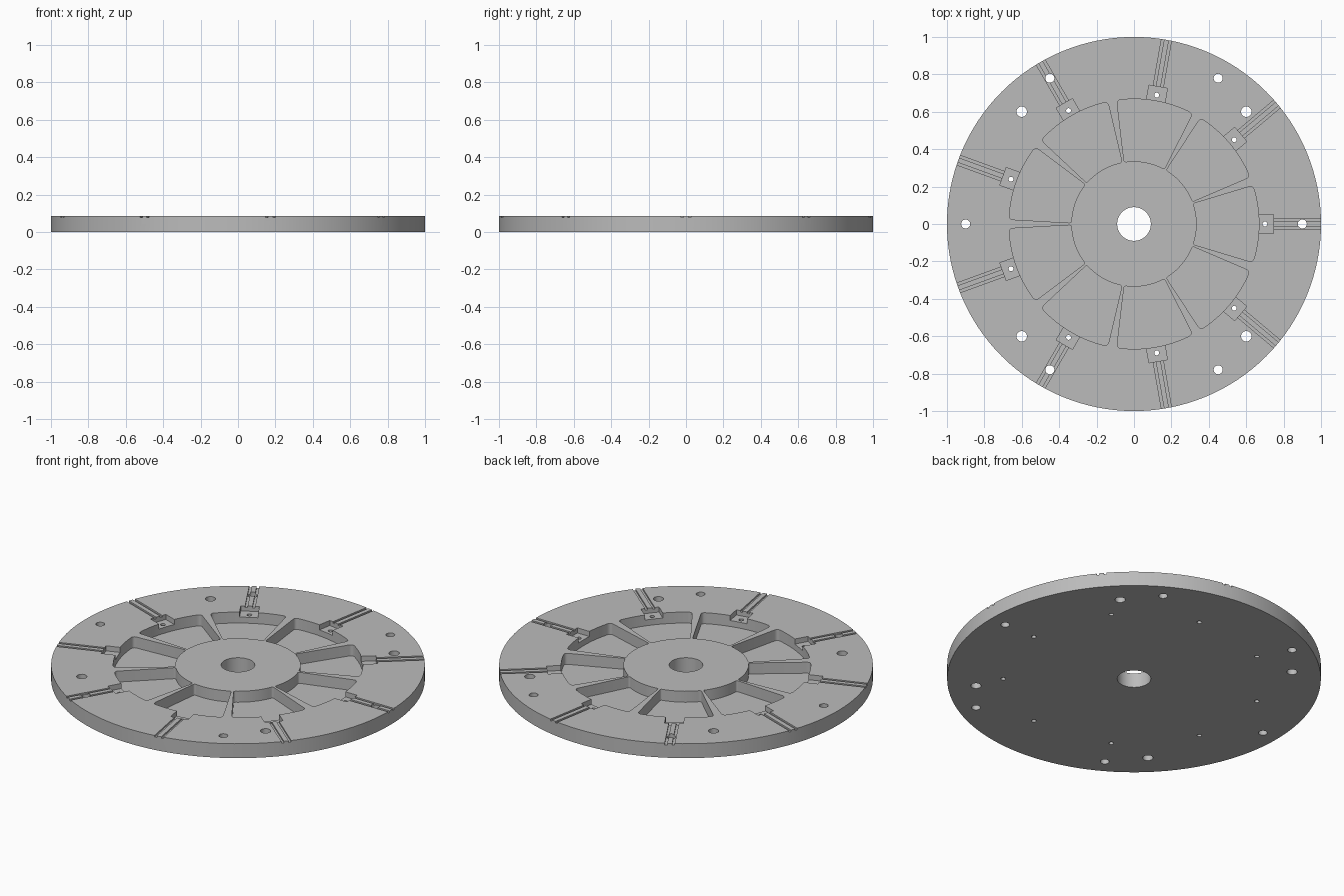
import bpy, bmesh, math
from mathutils import Matrix

if "Cube" in bpy.data.objects:
    bpy.data.objects.remove(bpy.data.objects["Cube"], do_unlink=True)

HEIGHT = 0.085
COUNT = 9
STEP = math.tau / COUNT

grey = bpy.data.materials.new("plain grey")
grey.use_nodes = True
colour = (0.5, 0.5, 0.5, 1)
grey.diffuse_color = colour
grey.node_tree.nodes["Principled BSDF"].inputs["Base Color"].default_value = colour


def make_object(name, bm):
    bmesh.ops.recalc_face_normals(bm, faces=bm.faces)
    mesh = bpy.data.meshes.new(name)
    bm.to_mesh(mesh)
    bm.free()
    mesh.materials.append(grey)
    obj = bpy.data.objects.new(name, mesh)
    bpy.context.collection.objects.link(obj)
    return obj


def prism(bm, outline, bottom, top):
    face = bm.faces.new([bm.verts.new((x, y, bottom)) for x, y in outline])
    extruded = bmesh.ops.extrude_face_region(bm, geom=[face])["geom"]
    moved = [v for v in extruded if isinstance(v, bmesh.types.BMVert)]
    bmesh.ops.translate(bm, verts=moved, vec=(0, 0, top - bottom))


def circle(radius, sides, distance=0, angle=0):
    cx, cy = distance * math.cos(angle), distance * math.sin(angle)
    return [(cx + radius * math.cos(math.tau * i / sides),
             cy + radius * math.sin(math.tau * i / sides)) for i in range(sides)]


def turned(outline, angle):
    c, s = math.cos(angle), math.sin(angle)
    return [(x * c - y * s, x * s + y * c) for x, y in outline]


def box(x0, x1, y0, y1):
    return [(x0, y0), (x1, y0), (x1, y1), (x0, y1)]


def pocket_outline():
    """Sector between hub and rim with rounded corners."""
    def arc(radius, half, n):
        return [(radius * math.cos(half * t), radius * math.sin(half * t))
                for t in [2 * i / n - 1 for i in range(n + 1)]]
    outer = arc(0.668, math.radians(17.9), 16)
    inner = arc(0.335, math.radians(19), 10)[::-1]
    points = outer + inner
    corners = {0: 0.022, 16: 0.022, 17: 0.012, 27: 0.012}
    result = []
    for i, (x, y) in enumerate(points):
        if i not in corners:
            result.append((x, y))
            continue
        # quadratic curve across each corner
        ends = []
        for nx, ny in (points[i - 1], points[(i + 1) % len(points)]):
            length = math.hypot(nx - x, ny - y)
            k = min(corners[i] / length, 0.9)
            ends.append((x + (nx - x) * k, y + (ny - y) * k))
        (ax, ay), (bx, by) = ends
        for j in range(6):
            t = j / 5
            result.append(((1-t)**2*ax + 2*t*(1-t)*x + t*t*bx,
                           (1-t)**2*ay + 2*t*(1-t)*y + t*t*by))
    return result


def cut(target, name, bm):
    cutter = make_object(name, bm)
    cutter.hide_render = True
    mod = target.modifiers.new(name, 'BOOLEAN')
    mod.operation = 'DIFFERENCE'
    mod.solver = 'EXACT'
    mod.object = cutter
    bpy.context.view_layer.objects.active = target
    bpy.ops.object.modifier_apply(modifier=mod.name)
    bpy.data.objects.remove(cutter, do_unlink=True)


# Main disc
bm = bmesh.new()
prism(bm, circle(1, 128), 0, HEIGHT)
disc = make_object("slotted_disc", bm)

# Nine deep pockets around the hub
bm = bmesh.new()
for i in range(COUNT):
    prism(bm, turned(pocket_outline(), i * STEP), 0.02, 0.2)
cut(disc, "pocket_cutter", bm)

# Shallow sensor notches outside each pocket
bm = bmesh.new()
for i in range(COUNT):
    prism(bm, turned(box(0.64, 0.745, -0.05, 0.05), i * STEP), 0.055, 0.2)
cut(disc, "notch_cutter", bm)

# Pairs of thin wire grooves running to the rim
bm = bmesh.new()
for i in range(COUNT):
    for side in (-1, 1):
        y = side * 0.02
        prism(bm, turned(box(0.73, 1.1, y - 0.007, y + 0.007), i * STEP),
              HEIGHT - 0.009, 0.2)
cut(disc, "groove_cutter", bm)

# Bore, mounting holes and small notch holes
bm = bmesh.new()
prism(bm, circle(0.09, 48), -0.1, 0.2)
for i in range(6):
    prism(bm, circle(0.024, 24, 0.9, i * math.tau / 6), -0.1, 0.2)
for i in range(4):
    prism(bm, circle(0.028, 24, 0.849, (i + 0.5) * math.tau / 4), -0.1, 0.2)
for i in range(COUNT):
    prism(bm, circle(0.013, 16, 0.7, i * STEP), -0.1, 0.2)
cut(disc, "hole_cutter", bm)

# Smooth curved walls, sharp edges
bpy.ops.object.select_all(action='DESELECT')
disc.select_set(True)
bpy.context.view_layer.objects.active = disc
bpy.ops.object.shade_smooth_by_angle(angle=math.radians(30))
